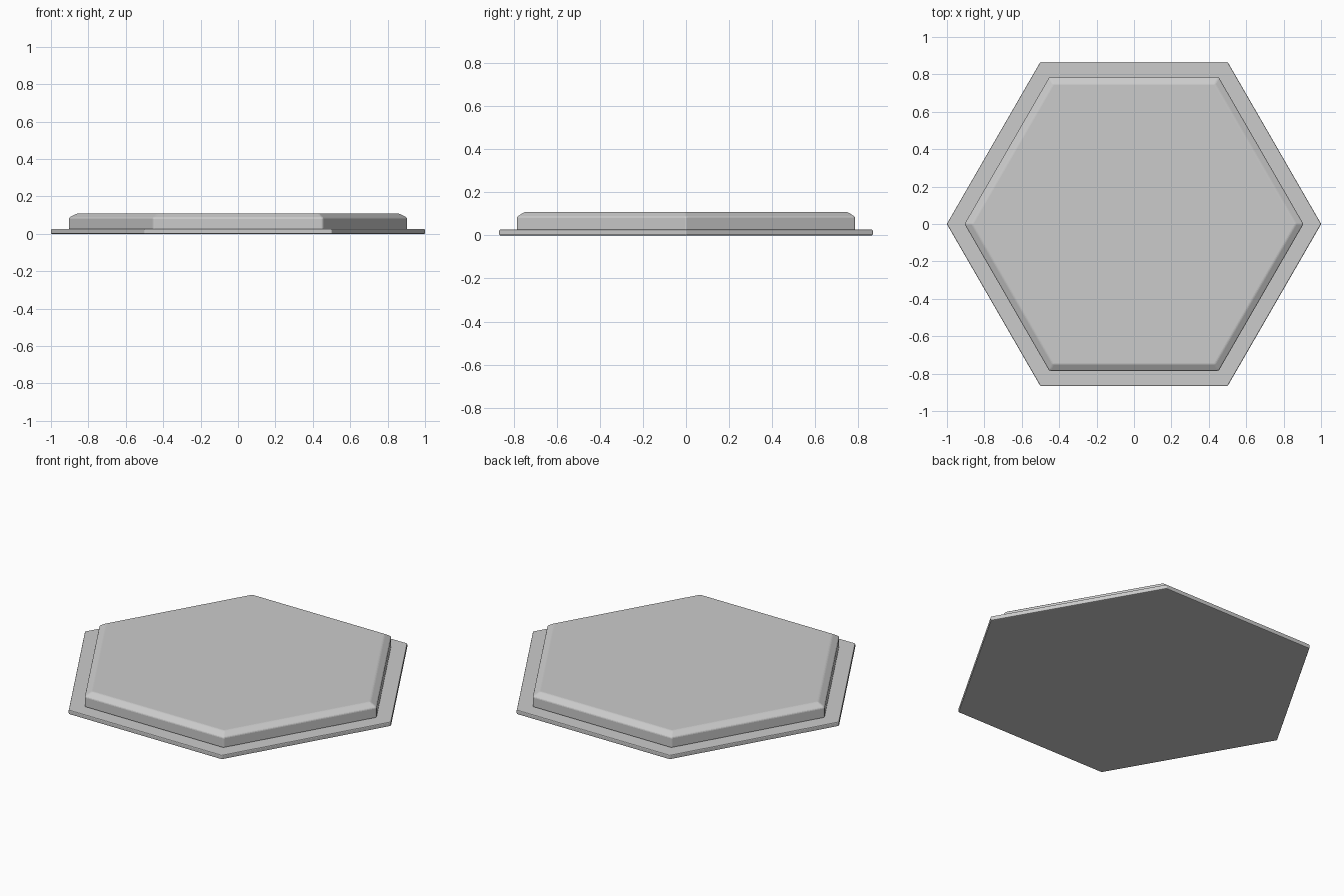
import bpy, bmesh
from math import cos, sin, pi

if "Cube" in bpy.data.objects:
    bpy.data.objects.remove(bpy.data.objects["Cube"])


def hex_slab(name, profile, width):
    """Loft hexagon rings from (corner radius, z) pairs, then soften the edges."""
    bm = bmesh.new()
    rings = [[bm.verts.new((r * cos(i * pi / 3), r * sin(i * pi / 3), z))
              for i in range(6)] for r, z in profile]
    for low, high in zip(rings, rings[1:]):
        for i in range(6):
            j = (i + 1) % 6
            bm.faces.new((low[i], low[j], high[j], high[i]))
    bm.faces.new(rings[0][::-1])
    bm.faces.new(rings[-1])
    mesh = bpy.data.meshes.new(name)
    bm.to_mesh(mesh)
    bm.free()
    obj = bpy.data.objects.new(name, mesh)
    bpy.context.collection.objects.link(obj)
    bevel = obj.modifiers.new("soft_edges", 'BEVEL')
    bevel.width = width
    bevel.segments = 2
    bevel.limit_method = 'ANGLE'
    bevel.angle_limit = 0.35
    return obj


# Thin base plate
hex_slab("base_plate", [(1.001, 0.0), (1.001, 0.026)], 0.005)

# Raised tile with a chamfered rim
hex_slab("raised_tile", [(0.906, 0.024), (0.906, 0.086), (0.865, 0.108)], 0.006)
